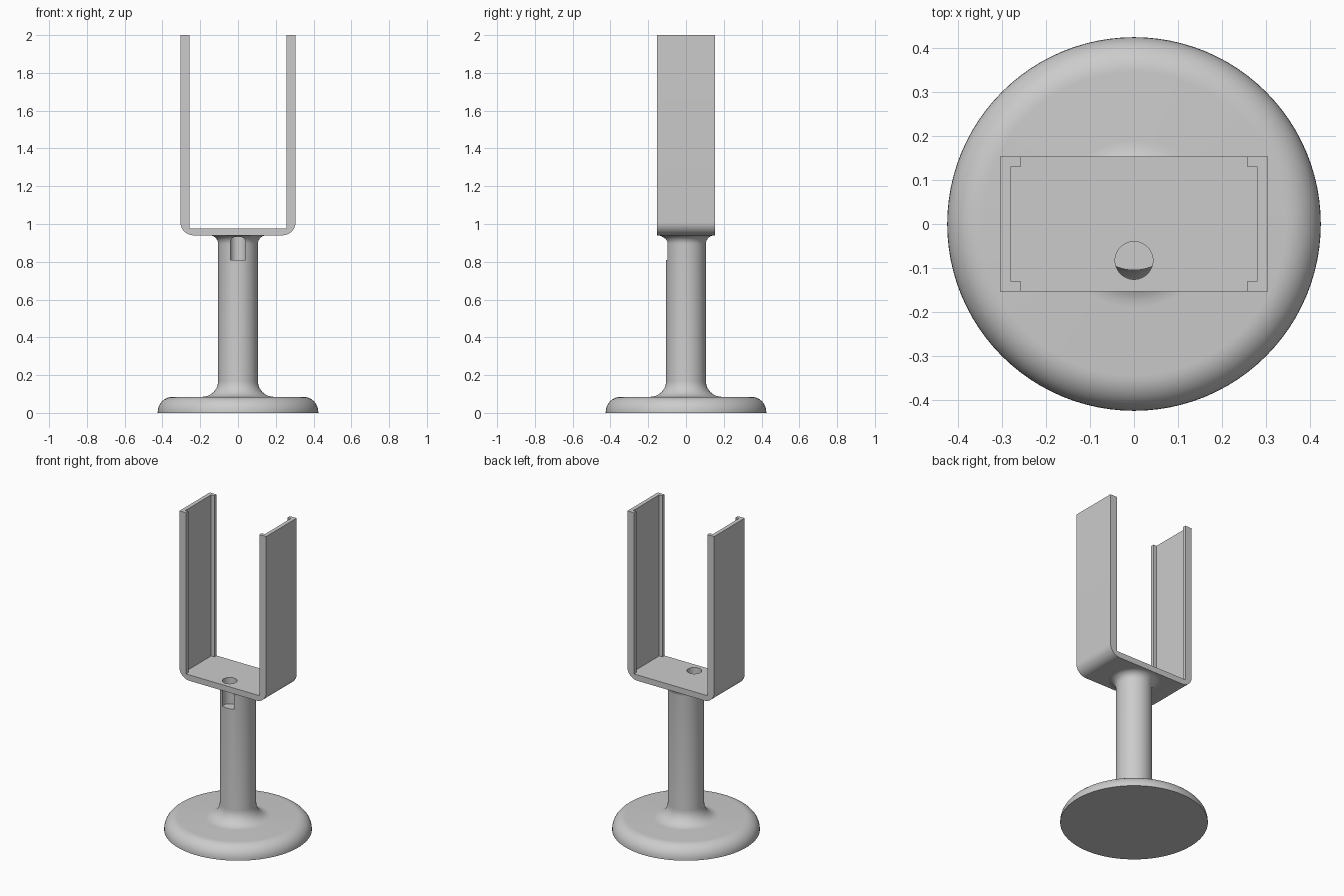
import bpy, bmesh, math

if "Cube" in bpy.data.objects:
    bpy.data.objects.remove(bpy.data.objects["Cube"])

grey = bpy.data.materials.new("light_grey")
grey.diffuse_color = (0.6, 0.6, 0.6, 1)
grey.use_nodes = True
grey.node_tree.nodes["Principled BSDF"].inputs["Base Color"].default_value = grey.diffuse_color


def arc(cx, cz, r, a0, a1, n=10):
    """Points of an arc, angles in degrees."""
    return [(cx + r * math.cos(math.radians(a0 + (a1 - a0) * i / n)),
             cz + r * math.sin(math.radians(a0 + (a1 - a0) * i / n))) for i in range(n + 1)]


def make_object(name, bm):
    bmesh.ops.recalc_face_normals(bm, faces=bm.faces)
    mesh = bpy.data.meshes.new(name)
    bm.to_mesh(mesh)
    bm.free()
    mesh.materials.append(grey)
    ob = bpy.data.objects.new(name, mesh)
    bpy.context.collection.objects.link(ob)
    return ob


def box(name, hx, hy, z0, z1):
    bm = bmesh.new()
    bmesh.ops.create_cube(bm, size=1)
    for v in bm.verts:
        v.co = (v.co.x * 2 * hx, v.co.y * 2 * hy, z0 + (v.co.z + 0.5) * (z1 - z0))
    return make_object(name, bm)


def cut(target, cutter):
    mod = target.modifiers.new("cut_" + cutter.name, 'BOOLEAN')
    mod.operation = 'DIFFERENCE'
    mod.solver = 'EXACT'
    mod.object = cutter
    cutter.hide_render = True
    cutter.hide_set(True)


# Base disc and stem: one turned profile with fillets
profile = ([(0, 0)] + arc(0.345, 0.005, 0.08, 0, 90)
           + arc(0.19, 0.17, 0.085, -90, -180)
           + arc(0.151, 0.894, 0.046, 180, 90, 8) + [(0, 0.94)])
profile.insert(1, (0.425, 0))
bm = bmesh.new()
verts = [bm.verts.new((r, 0, z)) for r, z in profile]
edges = [bm.edges.new(p) for p in zip(verts, verts[1:])]
bmesh.ops.spin(bm, geom=verts + edges, cent=(0, 0, 0), axis=(0, 0, 1),
               angle=2 * math.pi, steps=96)
bmesh.ops.remove_doubles(bm, verts=bm.verts, dist=1e-5)
base_stem = make_object("base_and_stem", bm)

# Bracket: rounded block, hollowed into a U
outline = ([(0.305, 2), (-0.305, 2)] + arc(-0.235, 1.01, 0.07, 180, 270)
           + arc(0.235, 1.01, 0.07, 270, 360))
bm = bmesh.new()
face = bm.faces.new([bm.verts.new((x, -0.153, z)) for x, z in outline])
ext = bmesh.ops.extrude_face_region(bm, geom=[face])
bmesh.ops.translate(bm, vec=(0, 0.306, 0),
                    verts=[g for g in ext["geom"] if isinstance(g, bmesh.types.BMVert)])
bracket = make_object("bracket", bm)

# Open channel between the lips, and the deeper recess in each wall
cut(bracket, box("channel_cutter", 0.257, 0.3, 0.977, 2.2))
cut(bracket, box("recess_cutter", 0.28, 0.131, 0.977, 2.3))

# Screw hole through the floor that grooves the front of the stem
bm = bmesh.new()
bmesh.ops.create_cone(bm, cap_ends=True, segments=48, radius1=0.043, radius2=0.043, depth=0.39)
bmesh.ops.translate(bm, verts=bm.verts, vec=(0, -0.083, 0.81 + 0.195))
hole = make_object("hole_cutter", bm)
cut(bracket, hole)
cut(base_stem, hole)

# Apply the cuts, remove helpers, shade
for ob in (base_stem, bracket):
    bpy.ops.object.select_all(action='DESELECT')
    ob.select_set(True)
    bpy.context.view_layer.objects.active = ob
    for mod in list(ob.modifiers):
        bpy.ops.object.modifier_apply(modifier=mod.name)
    bpy.ops.object.shade_smooth_by_angle(angle=math.radians(30))
for ob in list(bpy.data.objects):
    if ob.name.endswith("_cutter"):
        bpy.data.objects.remove(ob)
